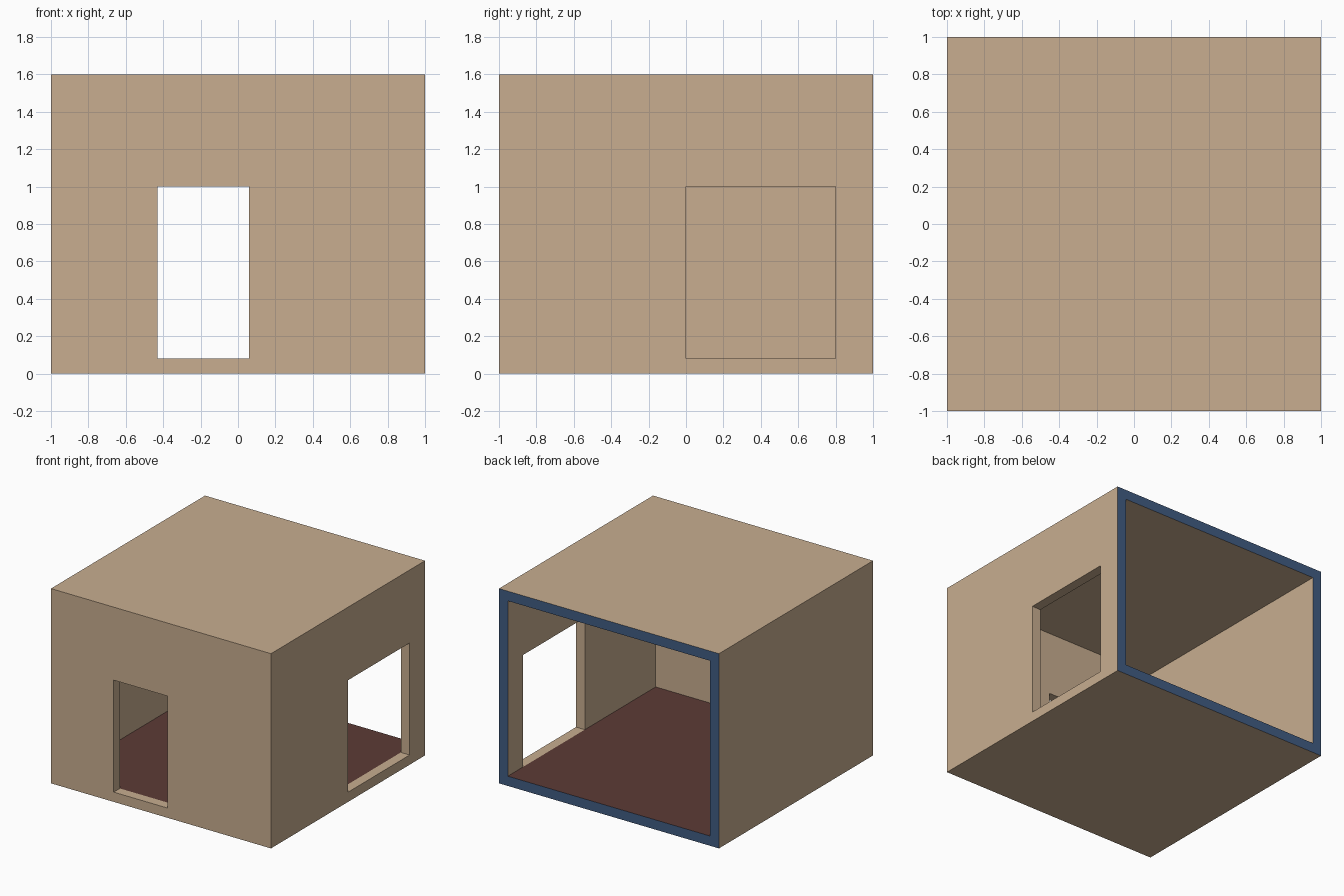
import bpy, bmesh

if "Cube" in bpy.data.objects:
    bpy.data.objects.remove(bpy.data.objects["Cube"])

T = 0.08          # wall thickness
H = 1.6           # total height


def material(name, rgb):
    m = bpy.data.materials.new(name)
    m.diffuse_color = (*rgb, 1)
    m.use_nodes = True
    m.node_tree.nodes["Principled BSDF"].inputs["Base Color"].default_value = m.diffuse_color
    return m


def box(name, lo, hi):
    """Axis-aligned box between two corners."""
    bm = bmesh.new()
    bmesh.ops.create_cube(bm, size=1)
    for v in bm.verts:
        v.co = [(a + b) / 2 + c * (b - a) for a, b, c in zip(lo, hi, v.co)]
    me = bpy.data.meshes.new(name)
    bm.to_mesh(me)
    bm.free()
    ob = bpy.data.objects.new(name, me)
    bpy.context.collection.objects.link(ob)
    return ob


def carve(target, lo, hi):
    """Cut a box-shaped void out of the target."""
    cutter = box("cutter", lo, hi)
    cutter.hide_render = True
    mod = target.modifiers.new("cut", 'BOOLEAN')
    mod.operation, mod.solver, mod.object = 'DIFFERENCE', 'EXACT', cutter
    bpy.context.view_layer.objects.active = target
    bpy.ops.object.modifier_apply(modifier=mod.name)
    bpy.data.objects.remove(cutter)


# Room shell: open at the back, doorway in front, wide opening on the right
room = box("room_shell", (-1, -1, 0), (1, 1, H))
carve(room, (-1 + T, -1 + T, T), (1 - T, 1.2, H - T))
carve(room, (-0.43, -1.2, T), (0.06, -0.8, 1.0))
carve(room, (0.8, 0.0, T), (1.2, 0.8, 1.0))

for m in (material("tan_plaster", (0.578, 0.423, 0.279)),
          material("red_brown_floor", (0.107, 0.044, 0.037)),
          material("blue_rim", (0.052, 0.107, 0.227))):
    room.data.materials.append(m)

# Separate the sills from the floor, then colour by position and direction
bm = bmesh.new()
bm.from_mesh(room.data)


def is_floor(f):
    return f.normal.z > 0.9 and f.calc_center_median().z < 0.2


for co, no in (((0, -1 + T, 0), (0, 1, 0)), ((1 - T, 0, 0), (1, 0, 0))):
    bm.normal_update()
    faces = [f for f in bm.faces if is_floor(f)]
    geom = faces + list({e for f in faces for e in f.edges}) + list({v for f in faces for v in f.verts})
    bmesh.ops.bisect_plane(bm, geom=geom, dist=1e-4, plane_co=co, plane_no=no)
bm.normal_update()
for f in bm.faces:
    c = f.calc_center_bounds()
    f.material_index = 0
    if is_floor(f) and c.y > -1 + T and c.x < 1 - T:
        f.material_index = 1
    elif f.normal.y > 0.9 and c.y > 0.99:
        f.material_index = 2
bm.to_mesh(room.data)
bm.free()
